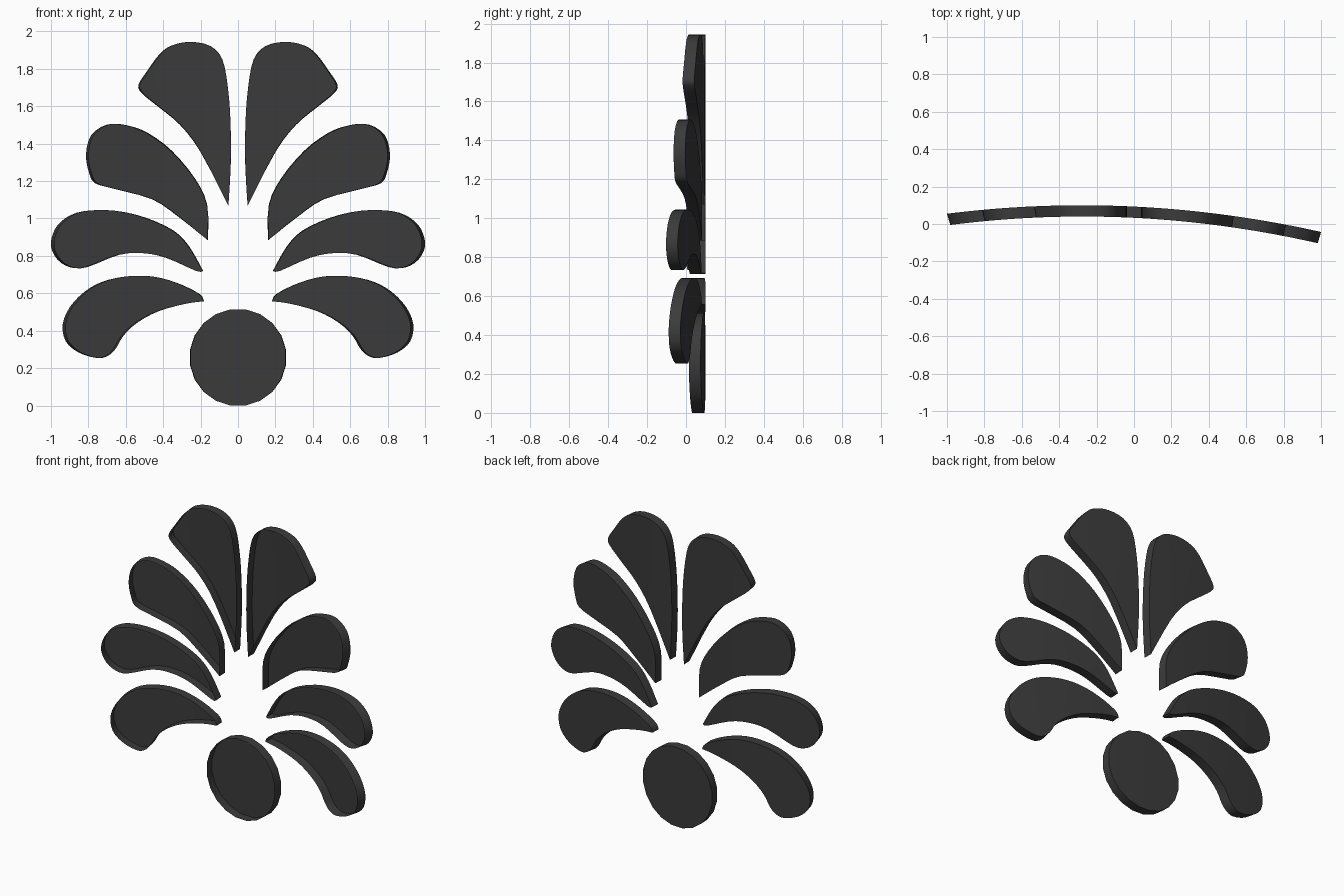
import bpy, bmesh, math
from mathutils import Vector

if "Cube" in bpy.data.objects:
    bpy.data.objects.remove(bpy.data.objects["Cube"], do_unlink=True)

DEPTH = 0.06         # height of the walls standing on each back plate
TAPER = 0.3          # how quickly the walls lean towards the centre line
CREST_X = -0.28      # where the shallow bow is furthest back
BOW = 0.087          # curvature of the bow

charcoal = bpy.data.materials.new("charcoal")
charcoal.use_nodes = True
colour = (0.043, 0.043, 0.043, 1)
charcoal.diffuse_color = colour
charcoal.node_tree.nodes["Principled BSDF"].inputs["Base Color"].default_value = colour


def spline(points, steps=3):
    """Smooth outline through the points, sharp only at the first one."""
    pts = [Vector(p) for p in points]
    pts = [pts[0]] + pts + [pts[0], pts[0]]
    outline = []
    for a, b, c, d in zip(pts, pts[1:], pts[2:], pts[3:]):
        for i in range(steps):
            t = i / steps
            outline.append(0.5 * (2 * b + (c - a) * t
                                  + (2 * a - 5 * b + 4 * c - d) * t ** 2
                                  + (3 * b - a - 3 * c + d) * t ** 3))
    return outline


def bend(co):
    """Wrap a flat point, whose y is its depth, onto the bowed surface."""
    u = co.x - CREST_X
    return Vector((co.x * (1 - TAPER * co.y), 0.1 - BOW * u * u - co.y, co.z))


def bowed_tray(name, outline):
    """Back plate with a wall around it, open at the front, bent to the bow."""
    bm = bmesh.new()
    back = [bm.verts.new((p.x, 0, p.y)) for p in outline]
    front = [bm.verts.new((p.x, DEPTH, p.y)) for p in outline]
    bm.faces.new(back)
    for i in range(len(back)):
        bm.faces.new((back[i], back[i - 1], front[i - 1], front[i]))
    for i in range(-9, 10):
        geom = bm.verts[:] + bm.edges[:] + bm.faces[:]
        bmesh.ops.bisect_plane(bm, geom=geom, dist=0.0001,
                               plane_co=(i / 10, 0, 0), plane_no=(1, 0, 0))
    for v in bm.verts:
        v.co = bend(v.co)
    bmesh.ops.recalc_face_normals(bm, faces=bm.faces)
    mesh = bpy.data.meshes.new(name)
    bm.to_mesh(mesh)
    bm.free()
    mesh.materials.append(charcoal)
    obj = bpy.data.objects.new(name, mesh)
    bpy.context.collection.objects.link(obj)
    bpy.ops.object.select_all(action='DESELECT')
    obj.select_set(True)
    bpy.context.view_layer.objects.active = obj
    bpy.ops.object.shade_smooth_by_angle(angle=math.radians(35))


def petal_pair(name, points):
    """One petal on each side of the centre line."""
    outline = spline(points)
    for side, sign in (("left", 1), ("right", -1)):
        bowed_tray(f"{side}_{name}", [Vector((sign * p.x, p.y)) for p in outline])


# Petals, from the top of the fan to the bottom; each starts at its inner tip
petal_pair("top_petal", [
    (.052, 1.07), (.039, 1.3), (.041, 1.52), (.055, 1.7), (.085, 1.85),
    (.15, 1.922), (.255, 1.944), (.355, 1.925), (.42, 1.878), (.485, 1.79),
    (.532, 1.715), (.515, 1.67), (.43, 1.6), (.31, 1.5), (.2, 1.355)])
petal_pair("upper_petal", [
    (.163, .885), (.168, 1.075), (.235, 1.215), (.36, 1.362), (.49, 1.457),
    (.6, 1.497), (.7, 1.502), (.785, 1.445), (.813, 1.34), (.795, 1.24),
    (.763, 1.188), (.66, 1.158), (.46, 1.103), (.32, 1.01)])
petal_pair("middle_petal", [
    (.19, .72), (.265, .85), (.35, .935), (.49, 1), (.625, 1.035),
    (.75, 1.045), (.865, 1.03), (.945, .985), (.987, .925), (1, .85),
    (.965, .78), (.9, .74), (.82, .74), (.65, .805), (.515, .815),
    (.385, .79), (.225, .72)])
petal_pair("lower_petal", [
    (.185, .557), (.21, .597), (.33, .655), (.465, .69), (.6, .69),
    (.73, .66), (.825, .605), (.9, .525), (.937, .435), (.922, .345),
    (.855, .285), (.76, .255), (.705, .267), (.665, .305), (.622, .375),
    (.545, .445), (.43, .505), (.28, .545)])

# Round base disc
SIDES = 20
HALF = 0.257
radius = HALF / math.cos(math.pi / SIDES)
angles = [(i + 0.5) * math.tau / SIDES for i in range(SIDES)]
bowed_tray("base_disc", [Vector((radius * math.cos(a), HALF + radius * math.sin(a)))
                         for a in angles])
